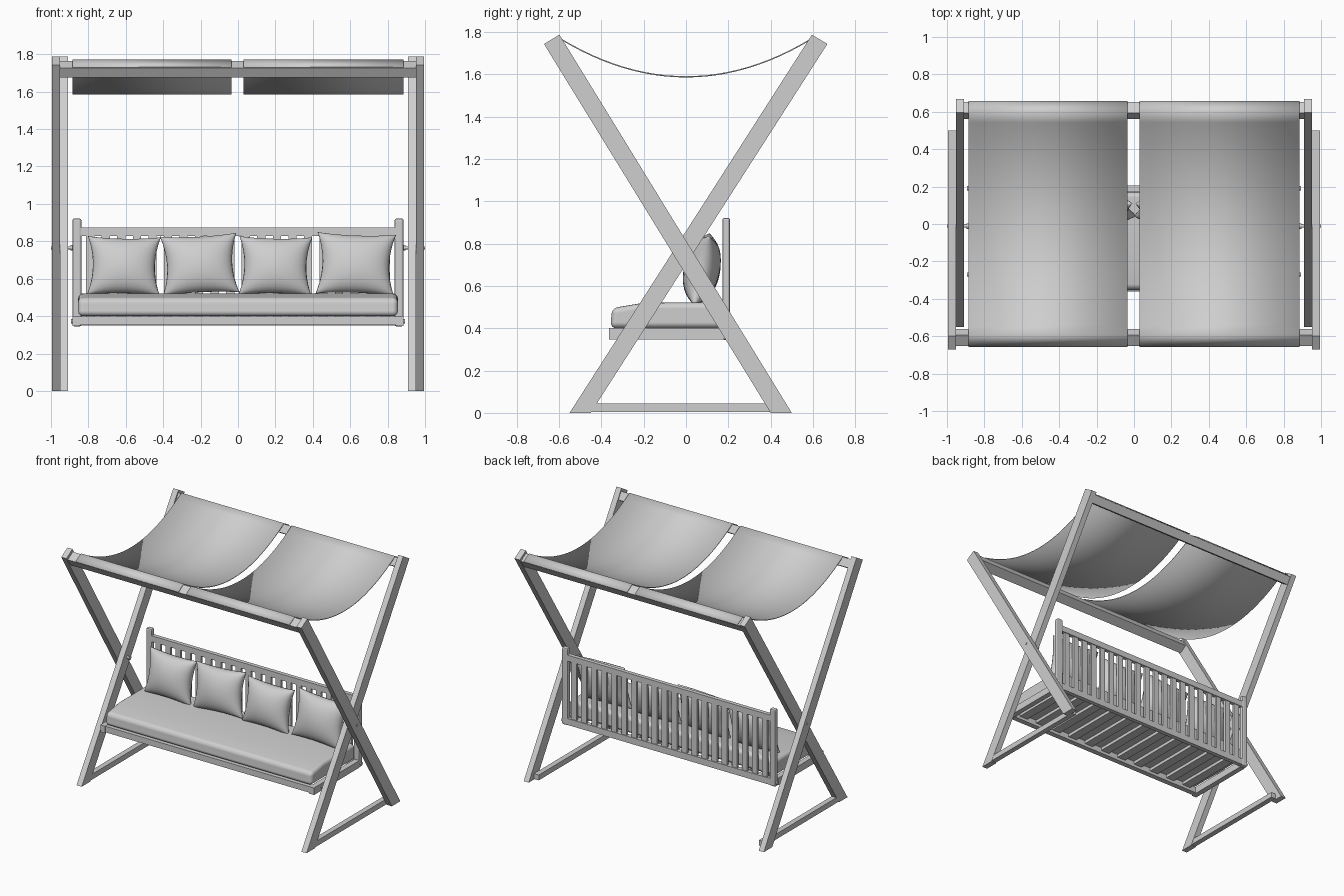
import bpy, bmesh, math
from mathutils import Matrix, Vector

cube = bpy.data.objects.get("Cube")
if cube:
    bpy.data.objects.remove(cube, do_unlink=True)

grey = bpy.data.materials.new("plain_grey")
grey.use_nodes = True
COLOR = (0.62, 0.62, 0.62, 1)
grey.diffuse_color = COLOR
grey.node_tree.nodes["Principled BSDF"].inputs["Base Color"].default_value = COLOR


def finish(name, bm, smooth=False, bevel=0, segments=2):
    bmesh.ops.recalc_face_normals(bm, faces=bm.faces)
    mesh = bpy.data.meshes.new(name)
    bm.to_mesh(mesh)
    bm.free()
    mesh.materials.append(grey)
    ob = bpy.data.objects.new(name, mesh)
    bpy.context.scene.collection.objects.link(ob)
    if smooth:
        mesh.shade_smooth()
    if bevel:
        mod = ob.modifiers.new("bevel", "BEVEL")
        mod.width, mod.segments = bevel, segments
        mod.limit_method, mod.angle_limit = "ANGLE", math.radians(25)
        mod.harden_normals = smooth
    return ob


def prism(name, profile, x0, x1, **kw):
    """Extrude a (y, z) profile along x."""
    bm = bmesh.new()
    face = bm.faces.new([bm.verts.new((x0, y, z)) for y, z in profile])
    ext = bmesh.ops.extrude_face_region(bm, geom=[face])
    verts = [g for g in ext["geom"] if isinstance(g, bmesh.types.BMVert)]
    bmesh.ops.translate(bm, verts=verts, vec=(x1 - x0, 0, 0))
    return finish(name, bm, **kw)


def box(name, x, y, z, **kw):
    """Box from (low, high) ranges."""
    return prism(name, [(y[0], z[0]), (y[1], z[0]), (y[1], z[1]), (y[0], z[1])], *x, **kw)


def bolt(name, x0, x1, y, z, r):
    bm = bmesh.new()
    place = Matrix.Translation(((x0 + x1) / 2, y, z)) @ Matrix.Rotation(math.pi / 2, 4, "Y")
    bmesh.ops.create_cone(bm, cap_ends=True, segments=12, radius1=r, radius2=r,
                          depth=abs(x1 - x0), matrix=place)
    finish(name, bm)


def sided(s, a, b):
    return (a, b) if s > 0 else (-b, -a)


# Crossed side frames, seat posts and bolts, mirrored left and right
for s, side in ((1, "left"), (-1, "right")):
    prism(side + "_outer_leg", [(0.40, 0), (0.50, 0), (-0.598, 1.787), (-0.671, 1.743)],
          *sided(s, 0.953, 0.995))
    prism(side + "_inner_leg", [(-0.55, 0), (-0.45, 0), (0.668, 1.743), (0.595, 1.787)],
          *sided(s, 0.91, 0.953))
    box(side + "_foot_brace", sided(s, 0.912, 0.952), (-0.48, 0.44), (0.005, 0.045))
    bolt(side + "_pivot_bolt", s * 0.885, s * 1.0, -0.012, 0.765, 0.008)
    bolt(side + "_pivot_head", s * 0.885, s * 0.895, -0.012, 0.765, 0.014)
    box(side + "_back_post", sided(s, 0.837, 0.885), (0.172, 0.208), (0.345, 0.922), bevel=0.01)
    box(side + "_seat_beam", sided(s, 0.845, 0.885), (-0.365, 0.175), (0.347, 0.40))
    for y, place in ((-0.27, "front"), (0.19, "back")):
        bolt(f"{side}_{place}_seat_bolt", s * 0.88, s * 0.893, y, 0.372, 0.012)

# Slanted rails that carry the canopy
for s, half, place in ((-1, 0.953, "front"), (1, 0.91, "back")):
    along = Vector((s * 0.53, 0.848)) * 0.031
    across = Vector((-s * 0.848, 0.53)) * 0.035
    c = Vector((s * 0.607, 1.72))
    prism(place + "_canopy_rail",
          [c + along + across, c + along - across, c - along - across, c - along + across],
          -half, half)

# Two hanging canopy panels
STEPS = 24
sag = [(0.594 * t, 1.588 + 0.18 * t * t) for t in (2 * i / STEPS - 1 for i in range(STEPS + 1))]
path = [(-0.656, 1.731)] + sag + [(0.656, 1.731)]
for x0, x1, side in ((0.03, 0.885, "left"), (-0.885, -0.035, "right")):
    bm = bmesh.new()
    rows = [[bm.verts.new((x, y, z)) for x in (x0, x1)] for y, z in path]
    for a, b in zip(rows, rows[1:]):
        bm.faces.new((a[0], a[1], b[1], b[0]))
    canopy = finish(side + "_canopy_panel", bm, smooth=True)
    mod = canopy.modifiers.new("thickness", "SOLIDIFY")
    mod.thickness, mod.offset = 0.006, 0

# Seat frame and its slats
box("front_seat_beam", (-0.845, 0.845), (-0.362, -0.322), (0.353, 0.398))
box("rear_seat_beam", (-0.84, 0.84), (0.172, 0.205), (0.35, 0.398))
SEAT_SLATS = 11
for i in range(SEAT_SLATS):
    x = -0.76 + 1.52 * i / (SEAT_SLATS - 1)
    box(f"seat_slat_{i + 1}", (x - 0.035, x + 0.035), (-0.325, 0.175), (0.375, 0.398))

# Backrest
box("top_back_rail", (-0.84, 0.84), (0.175, 0.205), (0.828, 0.873))
BACK_SLATS = 20
for i in range(BACK_SLATS):
    x = -0.79 + 1.58 * i / (BACK_SLATS - 1)
    box(f"back_slat_{i + 1}", (x - 0.022, x + 0.022), (0.181, 0.199), (0.39, 0.835))

# Seat cushion
prism("seat_cushion",
      [(-0.357, 0.40), (0.17, 0.40), (0.17, 0.522), (-0.2, 0.52), (-0.35, 0.495)],
      -0.855, 0.855, smooth=True, bevel=0.028, segments=4)


def pillow(name, x, z, half_w, half_h, roll):
    """Pinched square pillow, leaning on the backrest."""
    n = 16
    bm = bmesh.new()
    place = (Matrix.Translation((x, 0.075, z)) @ Matrix.Rotation(math.radians(-12), 4, "X")
             @ Matrix.Rotation(math.radians(roll), 4, "Y"))
    for sign in (-1, 1):
        grid = []
        for i in range(n + 1):
            u = -math.cos(math.pi * i / n)
            row = []
            for j in range(n + 1):
                v = -math.cos(math.pi * j / n)
                puff = 0.085 * ((1 - u * u) * (1 - v * v)) ** 0.45
                co = Vector((half_w * u * (0.85 + 0.15 * v * v), sign * puff,
                             half_h * v * (0.92 + 0.08 * u * u)))
                row.append(bm.verts.new(place @ co))
            grid.append(row)
        for i in range(n):
            for j in range(n):
                bm.faces.new((grid[i][j], grid[i + 1][j], grid[i + 1][j + 1], grid[i][j + 1]))
    bmesh.ops.remove_doubles(bm, verts=bm.verts, dist=0.0005)
    finish(name, bm, smooth=True)


# Row of pillows
pillow("pillow_1", -0.61, 0.668, 0.195, 0.16, 1)
pillow("pillow_2", -0.205, 0.676, 0.205, 0.163, -3)
pillow("pillow_3", 0.2, 0.668, 0.195, 0.16, 1)
pillow("pillow_4", 0.63, 0.678, 0.21, 0.168, 2)
